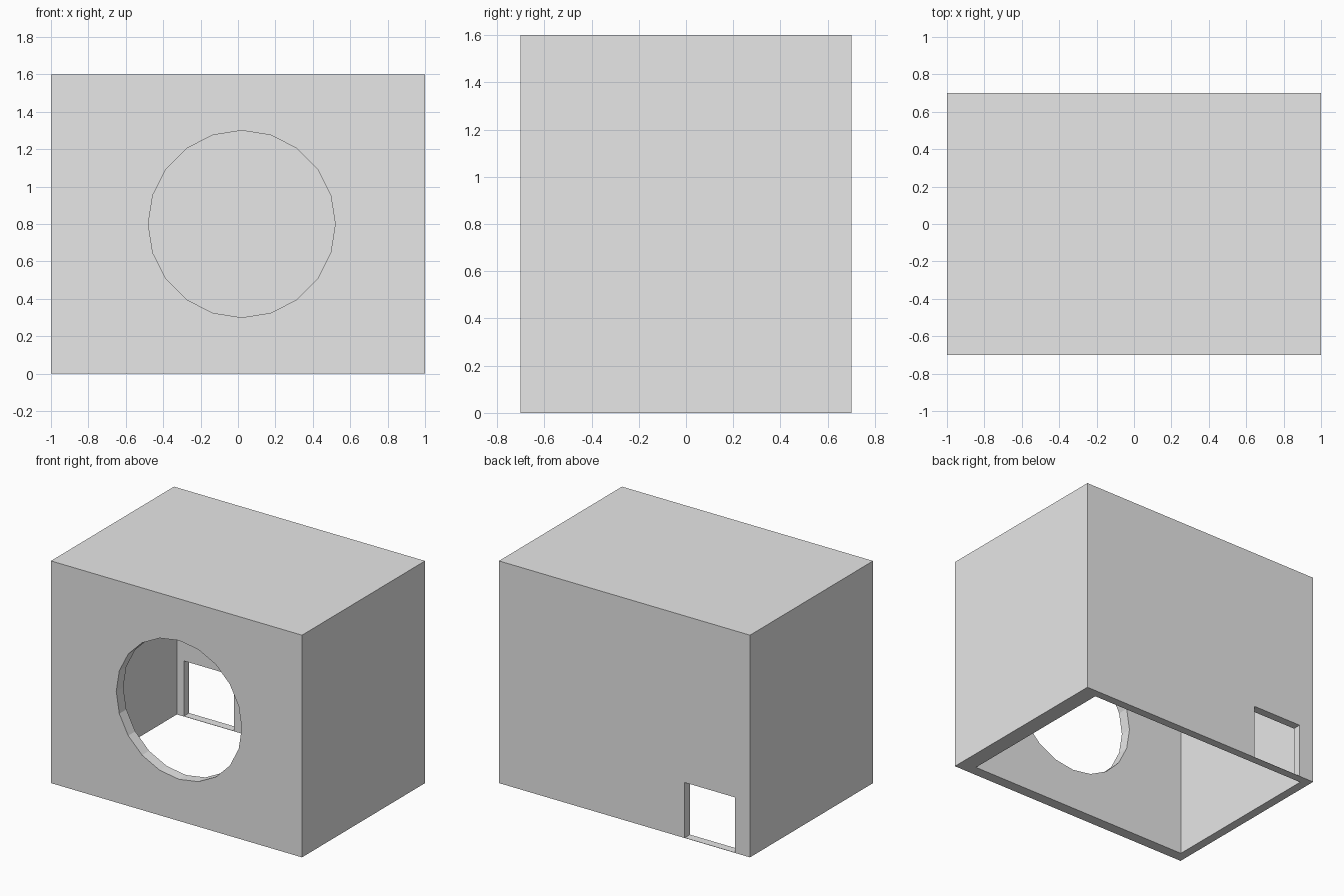
import bpy
from math import radians

default_cube = bpy.data.objects.get("Cube")
if default_cube:
    bpy.data.objects.remove(default_cube, do_unlink=True)


def make_material(name, color):
    mat = bpy.data.materials.new(name)
    mat.use_nodes = True
    mat.diffuse_color = color
    mat.node_tree.nodes["Principled BSDF"].inputs["Base Color"].default_value = color
    return mat


def make_box(name, low, high):
    """Box spanning two opposite corners."""
    center = [(a + b) / 2 for a, b in zip(low, high)]
    bpy.ops.mesh.primitive_cube_add(size=1, location=center)
    obj = bpy.context.object
    obj.name = name
    obj.scale = [b - a for a, b in zip(low, high)]
    bpy.ops.object.transform_apply(location=True, rotation=False, scale=True)
    return obj


def cut(target, cutter):
    """Subtract the cutter, then remove it."""
    cutter.hide_render = True
    mod = target.modifiers.new(cutter.name, "BOOLEAN")
    mod.operation = "DIFFERENCE"
    mod.solver = "EXACT"
    mod.object = cutter
    bpy.ops.object.select_all(action="DESELECT")
    bpy.context.view_layer.objects.active = target
    target.select_set(True)
    bpy.ops.object.modifier_apply(modifier=mod.name)
    bpy.data.objects.remove(cutter, do_unlink=True)


# Outer shell of the house
house = make_box("box_house", (-1, -0.7, 0), (1, 0.7, 1.6))
house.data.materials.clear()
house.data.materials.append(make_material("light grey", (0.8, 0.8, 0.8, 1)))

# Hollow interior, open at the bottom
cut(house, make_box("interior", (-0.935, -0.62, -0.2), (0.88, 0.64, 1.5)))

# Round opening through the front wall
bpy.ops.mesh.primitive_cylinder_add(vertices=20, radius=0.5, depth=0.4,
                                    location=(0.02, -0.7, 0.8),
                                    rotation=(radians(90), 0, 0))
bpy.context.object.name = "front_opening"
cut(house, bpy.context.object)

# Square doorway in the back wall, above a very thin sill
cut(house, make_box("back_doorway", (-0.88, 0.5, 0.002), (-0.48, 0.9, 0.4)))

# Flat faces throughout
for face in house.data.polygons:
    face.use_smooth = False
